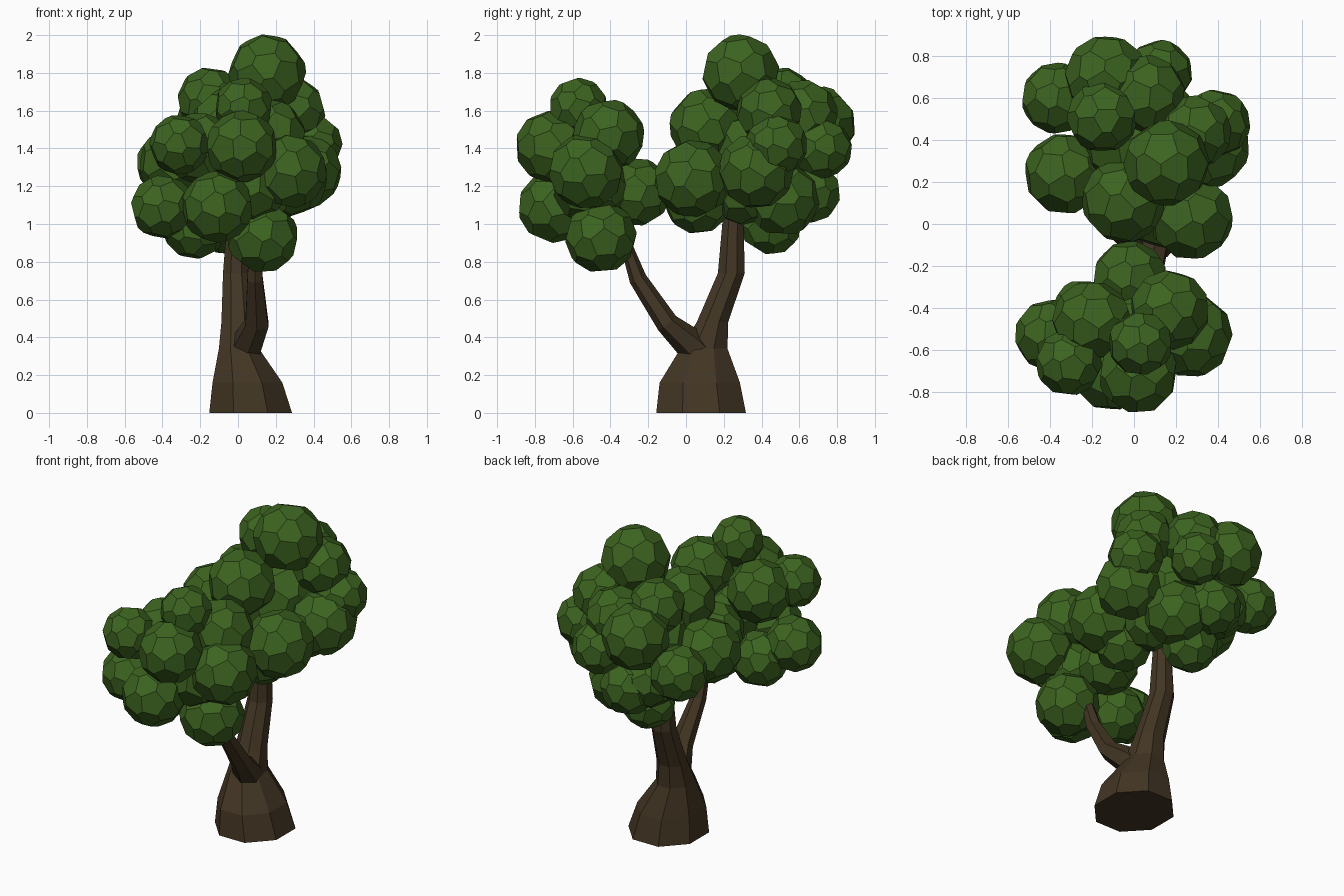
import bpy, bmesh, math, random
from mathutils import Vector, Euler

if "Cube" in bpy.data.objects:
    bpy.data.objects.remove(bpy.data.objects["Cube"], do_unlink=True)

random.seed(4)


def make_material(name, rgb):
    mat = bpy.data.materials.new(name)
    mat.use_nodes = True
    mat.diffuse_color = (*rgb, 1)
    bsdf = mat.node_tree.nodes["Principled BSDF"]
    bsdf.inputs["Base Color"].default_value = (*rgb, 1)
    bsdf.inputs["Roughness"].default_value = 0.9
    return mat


bark = make_material("bark brown", (0.055, 0.036, 0.017))
leaf = make_material("leaf green", (0.045, 0.125, 0.014))


def finish(bm, name, mat):
    bmesh.ops.recalc_face_normals(bm, faces=bm.faces)
    mesh = bpy.data.meshes.new(name)
    bm.to_mesh(mesh)
    bm.free()
    mesh.materials.append(mat)
    obj = bpy.data.objects.new(name, mesh)
    bpy.context.collection.objects.link(obj)
    return obj


def limb(name, rings, sides, follow):
    """Faceted tube through rings of (x, y, z, radius x, radius y)."""
    bm = bmesh.new()
    loops = []
    centres = [Vector(r[:3]) for r in rings]
    for i, ring in enumerate(rings):
        along = Vector((0, 0, 1))
        if follow:
            along = centres[min(i + 1, len(rings) - 1)] - centres[max(i - 1, 0)]
            along.normalize()
        side = Vector((1, 0, 0))
        side = (side - along * side.dot(along)).normalized()
        up = along.cross(side)
        loop = []
        for k in range(sides):
            a = math.tau * (k + 0.5) / sides
            loop.append(bm.verts.new(centres[i] + side * ring[3] * math.cos(a)
                                     + up * ring[4] * math.sin(a)))
        loops.append(loop)
    for low, high in zip(loops, loops[1:]):
        for k in range(sides):
            n = (k + 1) % sides
            bm.faces.new((low[k], low[n], high[n], high[k]))
    bm.faces.new(loops[0][::-1])
    bm.faces.new(loops[-1])
    return finish(bm, name, bark)


def foliage(name, clumps):
    """Cluster of faceted balls given as (x, y, z, radius)."""
    bm = bmesh.new()
    for x, y, z, r in clumps:
        ball = bmesh.new()
        bmesh.ops.create_icosphere(ball, subdivisions=1, radius=1)
        bmesh.ops.bevel(ball, geom=ball.verts[:], offset=40, segments=1,
                        offset_type='PERCENT', affect='VERTICES', profile=0.5)
        spin = Euler([random.uniform(0, math.tau) for _ in range(3)]).to_matrix()
        for v in ball.verts:
            v.co = Vector((x, y, z)) + spin @ v.co.normalized() * r * 1.03
        part = bpy.data.meshes.new("clump")
        ball.to_mesh(part)
        ball.free()
        bm.from_mesh(part)
        bpy.data.meshes.remove(part)
    return finish(bm, name, leaf)


# Main trunk, flared at the ground and leaning back
limb("trunk", [
    (0.067, 0.08, 0, 0.237, 0.257),
    (0.05, 0.073, 0.16, 0.2, 0.23),
    (0.005, 0.095, 0.34, 0.115, 0.135),
    (0.0, 0.14, 0.48, 0.095, 0.09),
    (-0.01, 0.24, 0.74, 0.075, 0.077),
    (-0.005, 0.25, 1.05, 0.055, 0.058),
    (0.0, 0.3, 1.3, 0.03, 0.03)], 8, False)

# Thin branch reaching forward, rooted inside the trunk
limb("front_branch", [
    (0.02, 0.13, 0.26, 0.085, 0.09),
    (0.05, 0.02, 0.37, 0.085, 0.085),
    (0.1, -0.1, 0.475, 0.07, 0.06),
    (0.09, -0.255, 0.71, 0.047, 0.047),
    (0.09, -0.31, 0.87, 0.037, 0.033),
    (0.1, -0.42, 1.05, 0.02, 0.02)], 6, True)

# Crown over the front branch
foliage("front_crown", [
    (0.02, -0.715, 1.41, 0.185), (-0.11, -0.7, 1.09, 0.185),
    (-0.4, -0.53, 1.09, 0.165), (0.13, -0.45, 0.93, 0.185),
    (-0.31, -0.66, 1.42, 0.155), (0.27, -0.53, 1.28, 0.195),
    (0.03, -0.57, 1.62, 0.15), (-0.02, -0.26, 1.17, 0.175),
    (-0.2, -0.46, 1.4, 0.185), (0.17, -0.41, 1.47, 0.185),
    (0.05, -0.5, 1.2, 0.2), (-0.23, -0.43, 0.985, 0.165)])

# Larger crown over the trunk
foliage("rear_crown", [
    (0.155, 0.29, 1.8, 0.2), (0.27, 0.035, 1.24, 0.2),
    (-0.05, 0.11, 1.52, 0.195), (-0.33, 0.24, 1.32, 0.19),
    (-0.37, 0.6, 1.32, 0.165), (-0.13, 0.7, 1.53, 0.195),
    (-0.15, 0.51, 1.66, 0.165), (0.06, 0.62, 1.58, 0.18),
    (0.29, 0.44, 1.6, 0.17), (0.12, 0.72, 1.4, 0.155),
    (0.35, 0.37, 1.28, 0.195), (0.39, 0.48, 1.42, 0.16),
    (0.1, 0.51, 1.13, 0.19), (-0.05, 0.65, 1.17, 0.165),
    (-0.05, 0.45, 1.0, 0.16), (0.13, 0.06, 1.12, 0.17),
    (-0.15, 0.58, 1.22, 0.17), (0.1, 0.3, 1.17, 0.17),
    (0.0, 0.4, 1.35, 0.25)])
